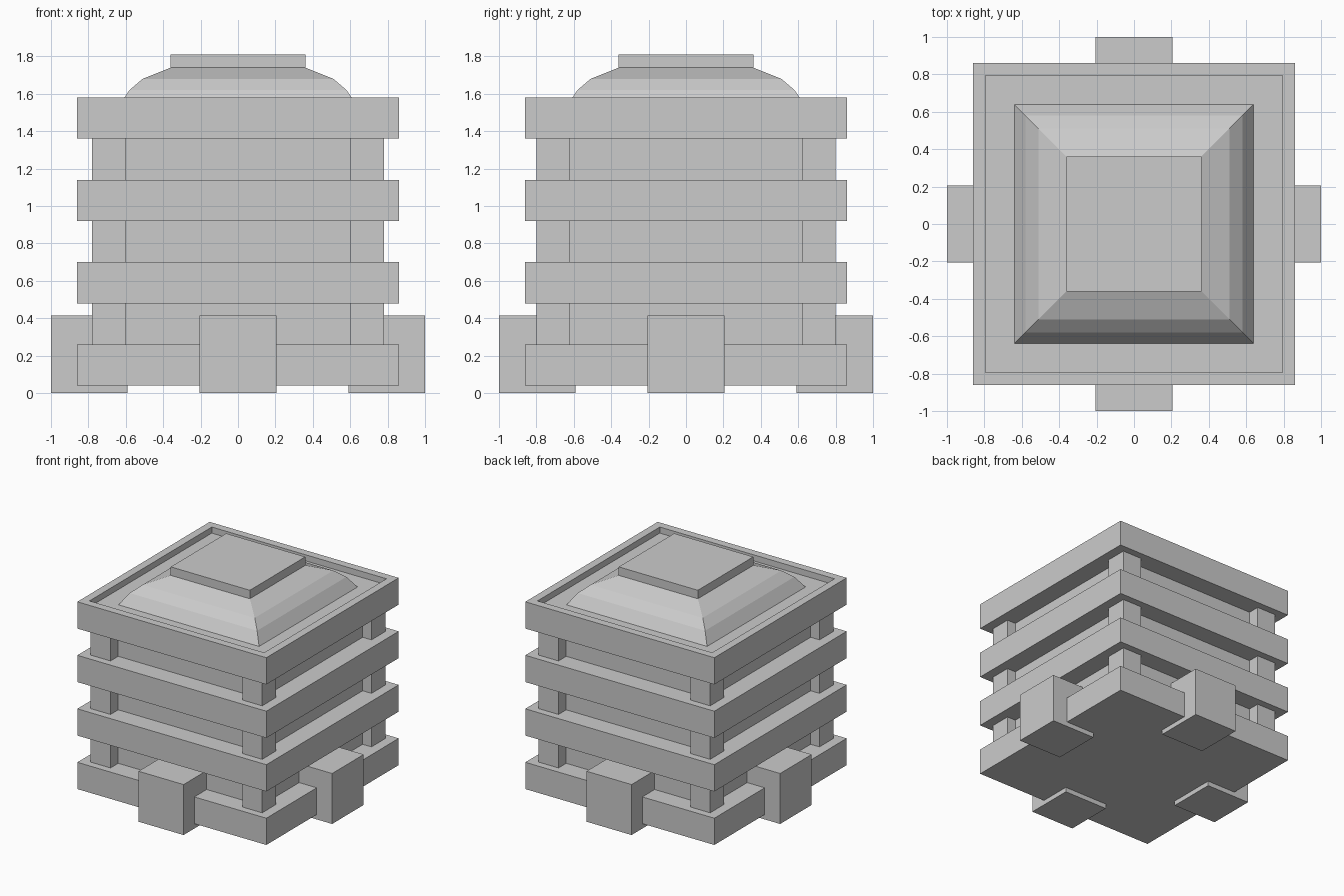
import bpy
import bmesh

cube = bpy.data.objects.get("Cube")
if cube:
    bpy.data.objects.remove(cube, do_unlink=True)

GREY = (0.6, 0.6, 0.6, 1.0)
concrete = bpy.data.materials.new("concrete_grey")
concrete.use_nodes = True
concrete.diffuse_color = GREY
concrete.node_tree.nodes["Principled BSDF"].inputs["Base Color"].default_value = GREY


def make(name, bm):
    bmesh.ops.recalc_face_normals(bm, faces=bm.faces)
    mesh = bpy.data.meshes.new(name)
    bm.to_mesh(mesh)
    bm.free()
    mesh.materials.append(concrete)
    obj = bpy.data.objects.new(name, mesh)
    bpy.context.collection.objects.link(obj)
    return obj


def square_loft(name, profile):
    """Stack square rings of (half width, height) and cap both ends."""
    bm = bmesh.new()
    rings = [[bm.verts.new((sx * r, sy * r, z))
              for sx, sy in ((-1, -1), (1, -1), (1, 1), (-1, 1))]
             for r, z in profile]
    for low, high in zip(rings, rings[1:]):
        for i in range(4):
            j = (i + 1) % 4
            bm.faces.new((low[i], low[j], high[j], high[i]))
    bm.faces.new(rings[0][::-1])
    bm.faces.new(rings[-1])
    return make(name, bm)


def box(name, x, y, z):
    bm = bmesh.new()
    bmesh.ops.create_cube(bm, size=1)
    for v in bm.verts:
        v.co = [a[0] if c < 0 else a[1] for c, a in zip(v.co, (x, y, z))]
    return make(name, bm)


HALF, THICK, STEP, BASE = 0.86, 0.22, 0.44, 0.04
LEVELS = 3
TOP = BASE + LEVELS * STEP + THICK
FLOOR = TOP - 0.05

# Floor slabs and the recessed walls between them
for i in range(LEVELS):
    z = BASE + i * STEP
    square_loft(f"floor_slab_{i + 1}", [(HALF, z), (HALF, z + THICK)])
    square_loft(f"storey_wall_{i + 1}", [(0.70, z + THICK), (0.70, z + STEP)])

    # Corner columns of this storey
    for sx, side in ((1, "left"), (-1, "right")):
        for sy, end in ((-1, "front"), (1, "back")):
            box(f"column_{end}_{side}_{i + 1}",
                sorted((sx * 0.60, sx * 0.78)),
                sorted((sy * 0.62, sy * 0.80)),
                (z + THICK, z + STEP))

# Roof slab with a raised parapet rim
square_loft("roof_slab", [(HALF, TOP - THICK), (HALF, TOP),
                          (0.795, TOP), (0.795, FLOOR)])

# Faceted roof dome and its flat cap
square_loft("roof_dome", [(0.64, FLOOR), (0.58, 1.62), (0.51, 1.68), (0.36, 1.74)])
square_loft("roof_cap", [(0.36, 1.74), (0.36, 1.81)])

# Entrance blocks, one in the middle of each side
WIDE, HIGH = (-0.205, 0.205), (0, 0.415)
for s, y_name, x_name in ((-1, "front", "right"), (1, "back", "left")):
    reach = sorted((s * 0.59, s * 1.0))
    box(f"entrance_block_{y_name}", WIDE, reach, HIGH)
    box(f"entrance_block_{x_name}", reach, WIDE, HIGH)
